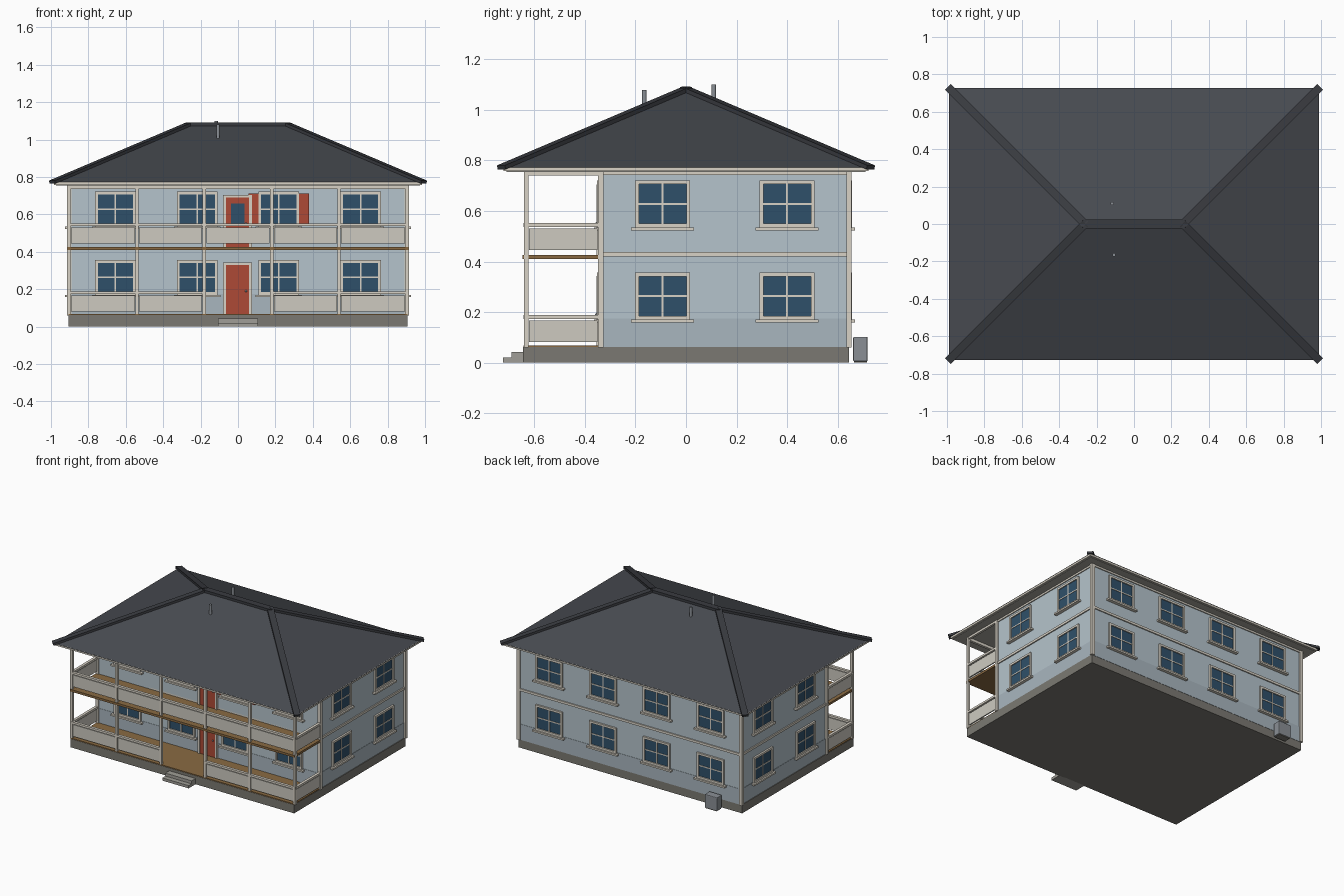
import bpy, bmesh
from math import radians
from mathutils import Matrix, Vector

if "Cube" in bpy.data.objects:
    bpy.data.objects.remove(bpy.data.objects["Cube"])


def material(name, hexcol):
    c = [int(hexcol[i:i + 2], 16) / 255 for i in (0, 2, 4)]
    m = bpy.data.materials.new(name)
    m.diffuse_color = [((v + 0.055) / 1.055) ** 2.4 for v in c] + [1]
    m.use_nodes = True
    m.node_tree.nodes["Principled BSDF"].inputs["Base Color"].default_value = m.diffuse_color
    return m


WALL = material("wall_blue", "b5c4cc")
BASE = material("lower_wall_blue", "a9b6bf")
TRIM = material("cream_trim", "d8d2c6")
GLASS = material("window_blue", "2f506a")
RED = material("door_red", "ad4a36")
WOOD = material("deck_wood", "8a6a42")
STONE = material("foundation_grey", "7b7972")
ROOF = material("roof_slate", "474a50")
CAP = material("cap_slate", "393b40")
METAL = material("metal_grey", "8a8f95")


def add_box(bm, lo, hi, M=Matrix()):
    lo, hi = Vector(lo), Vector(hi)
    mid, size = (lo + hi) / 2, hi - lo
    bmesh.ops.create_cube(bm, size=1, matrix=M @ Matrix.Translation(mid) @ Matrix.Diagonal((*size, 1)))


def finish(name, bm, mat):
    bmesh.ops.recalc_face_normals(bm, faces=bm.faces)
    me = bpy.data.meshes.new(name)
    bm.to_mesh(me)
    bm.free()
    me.materials.append(mat)
    ob = bpy.data.objects.new(name, me)
    bpy.context.collection.objects.link(ob)
    return ob


def boxes(name, mat, items):
    bm = bmesh.new()
    for lo, hi in items:
        add_box(bm, lo, hi)
    return finish(name, bm, mat)


# Foundation, walls and steps
boxes("foundation", STONE, [((-.907, -.645, 0), (.907, .645, .062))])
boxes("walls", WALL, [((-.9, -.34, .06), (.9, .645, .76))])
boxes("lower_wall_band", BASE, [((-.902, -.342, .06), (.902, .647, .175))])
boxes("steps", material("step_grey", "a09e97"),
      [((-.107, -.725, 0), (.107, -.64, .02)), ((-.107, -.69, .02), (.107, -.64, .042))])

# Corner boards and belt course
S = (-1, 1)
trim = []
for s in S:
    x0, x1 = sorted((s * .89, s * .915))
    trim += [((x0, -.348, .06), (x1, -.327, .758)), ((x0, .635, .06), (x1, .656, .758))]
boxes("corner_boards", TRIM, trim)
boxes("belt_course", TRIM, [((-.908, -.34, .42), (.908, .653, .437))])
boxes("frieze", TRIM, [((-.907, -.346, .742), (.907, .652, .758))])

# Porch floor, upper deck, posts and beam
boxes("porch_floor", WOOD, [((-.905, -.643, .06), (.905, -.34, .068))])
boxes("upper_deck", WOOD, [((-.912, -.647, .41), (.912, -.34, .426))])
POSTS = [-.905, -.54, -.18, .18, .54, .905]
boxes("porch_posts", TRIM, [((x - .009, -.642, .06), (x + .009, -.624, .758)) for x in POSTS])
boxes("porch_beam", TRIM, [((-.912, -.642, .735), (.912, -.624, .758))] +
      [((s * .905 - .008, -.64, .74), (s * .905 + .008, -.34, .758)) for s in S])

# Railings: solid panels with top rails
panels, rails = [], []
for z, skip in ((.068, True), (.432, False)):
    for i, (a, b) in enumerate(zip(POSTS, POSTS[1:])):
        if skip and i == 2:
            continue
        panels.append(((a + .012, -.637, z + .013), (b - .012, -.629, z + .099)))
        rails.append(((a, -.643, z + .105), (b, -.623, z + .12)))
    for s in S:
        x = s * .905
        panels.append(((x - .004, -.622, z + .013), (x + .004, -.35, z + .099)))
        rails.append(((x - .01, -.63, z + .105), (x + .01, -.345, z + .12)))
boxes("railing_panels", material("panel_cream", "cdcac0"), panels)
boxes("railing_rails", TRIM, rails)

# Windows: local x across, -y outward
frames, panes, sills = bmesh.new(), bmesh.new(), bmesh.new()


def window(x, y, z, angle):
    M = Matrix.Translation((x, y, z)) @ Matrix.Rotation(radians(angle), 4, 'Z')
    w, h, t = .109, .093, .015
    for s in S:
        add_box(frames, (s * (w - t / 2) - t / 2, -.013, -h), (s * (w - t / 2) + t / 2, 0, h), M)
        add_box(frames, (-w, -.013, s * (h - t / 2) - t / 2), (w, 0, s * (h - t / 2) + t / 2), M)
    add_box(frames, (-.004, -.008, -h), (.004, 0, h), M)
    add_box(frames, (-w, -.008, -.004), (w, 0, .004), M)
    add_box(panes, (-w + .006, -.005, -h + .006), (w - .006, 0, h - .006), M)
    add_box(sills, (-w - .016, -.024, -h - .012), (w + .016, 0, -h), M)


for z in (.263, .628):
    for x in (-.655, -.218, .218, .655):
        window(x, -.34, z, 0)
        window(x, .645, z, 180)
    for y in (-.093, .4):
        window(.9, y, z, 90)
        window(-.9, y, z, -90)
finish("window_frames", frames, TRIM)
finish("window_glass", panes, GLASS)
finish("window_sills", sills, TRIM)

# Shutters beside one upper window
boxes("shutters", RED, [((a, -.35, .54), (a + .053, -.338, .712)) for a in (.056, .327)])

# Doors
doors, jambs = [], []
for z, top in ((.068, .328), (.426, .69)):
    doors.append(((-.063, -.349, z), (.06, -.338, top)))
    for x in (-.079, .06):
        jambs.append(((x, -.355, z), (x + .016, -.338, top + .014)))
    jambs.append(((-.079, -.355, top), (.076, -.338, top + .014)))
boxes("doors", RED, doors)
boxes("door_frames", TRIM, jambs)
boxes("upper_door_glass", GLASS, [((-.038, -.352, .55), (.036, -.345, .658))])
for i, z in enumerate((.19, .55)):
    bm = bmesh.new()
    bmesh.ops.create_uvsphere(bm, u_segments=10, v_segments=6, radius=.006,
                              matrix=Matrix.Translation((.043, -.354, z)))
    finish(f"door_knob_{i + 1}", bm, METAL)

# Eaves
boxes("eave_fascia", TRIM, [((-.985, -.722, .758), (.985, .722, .774))])
boxes("soffit", material("soffit_grey", "a8a69e"), [((-.972, -.71, .755), (.972, .71, .759))])

# Hipped roof
X, Y, R, Z0, Z1 = .988, .726, .262, .772, 1.08
bm = bmesh.new()
c = [bm.verts.new(p) for p in ((-X, -Y, Z0), (X, -Y, Z0), (X, Y, Z0), (-X, Y, Z0))]
a, b = bm.verts.new((-R, 0, Z1)), bm.verts.new((R, 0, Z1))
for f in ((c[0], c[1], b, a), (c[1], c[2], b), (c[2], c[3], a, b), (c[3], c[0], a), c[::-1]):
    bm.faces.new(f)
finish("hip_roof", bm, ROOF)

# Hip and ridge caps
bm = bmesh.new()
for sx in S:
    for sy in S:
        p, q = Vector((sx * X, sy * Y, Z0 + .003)), Vector((sx * R, 0, Z1 + .003))
        d = q - p
        M = Matrix.Translation(p) @ d.to_track_quat('X', 'Z').to_matrix().to_4x4()
        add_box(bm, (-.008, -.022, -.008), (d.length + .005, .022, .008), M)
add_box(bm, (-R - .01, -.024, Z1 - .008), (R + .01, .024, Z1 + .01))
finish("roof_caps", bm, CAP)

# Roof vent pipes
for i, (x, y, top) in enumerate(((-.107, -.165, 1.08), (-.117, .11, 1.1))):
    bm = bmesh.new()
    bmesh.ops.create_cone(bm, cap_ends=True, segments=12, radius1=.009, radius2=.009, depth=.12,
                          matrix=Matrix.Translation((x, y, top - .06)))
    finish(f"vent_pipe_{i + 1}", bm, METAL)

# Outdoor cooling unit
unit = boxes("cooling_unit", METAL, [((-.755, .662, .004), (-.655, .719, .102))])
bev = unit.modifiers.new("edge", 'BEVEL')
bev.width, bev.segments = .005, 2
boxes("cooling_unit_pad", STONE, [((-.75, .665, 0), (-.66, .716, .006))])
